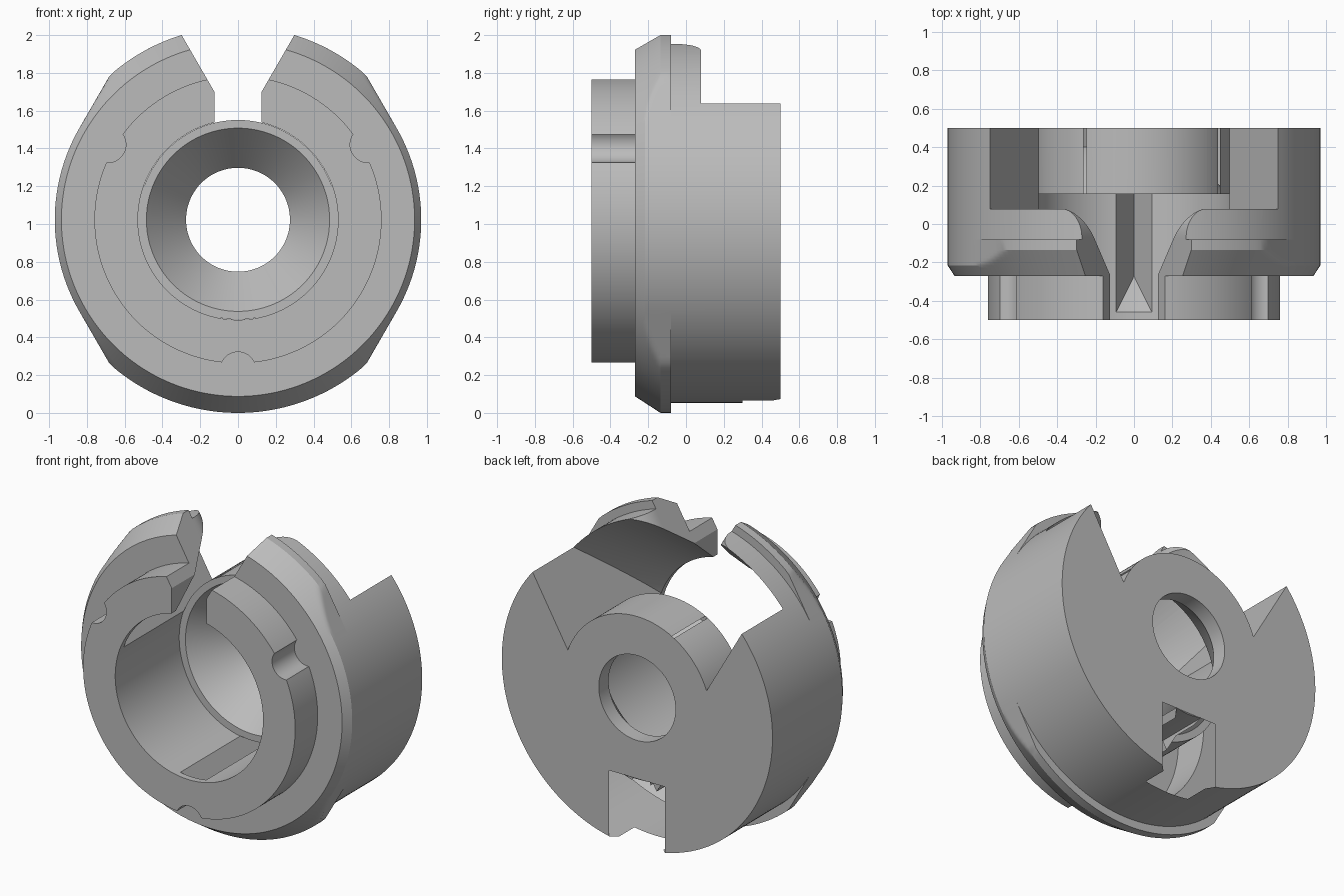
import bpy, bmesh, math
from math import sin, cos, radians, sqrt

if "Cube" in bpy.data.objects:
    bpy.data.objects.remove(bpy.data.objects["Cube"])

R_BODY, R_FLANGE, R_BORE = 0.97, 1.0225, 0.53
ZC = R_FLANGE          # height of the main axis
SEGS = 180

steel = bpy.data.materials.new("plain_grey")
steel.use_nodes = True
steel.diffuse_color = (0.5, 0.5, 0.5, 1)
steel.node_tree.nodes["Principled BSDF"].inputs["Base Color"].default_value = (0.5, 0.5, 0.5, 1)


def loft(name, sections, closed=False):
    """Skin a list of equal-length point loops into a solid."""
    bm = bmesh.new()
    loops = [[bm.verts.new(p) for p in s] for s in sections]
    n = len(loops[0])
    pairs = list(zip(loops, loops[1:]))
    if closed:
        pairs.append((loops[-1], loops[0]))
    else:
        bm.faces.new(loops[0])
        bm.faces.new(loops[-1])
    for a, b in pairs:
        for i in range(n):
            j = (i + 1) % n
            bm.faces.new((a[i], a[j], b[j], b[i]))
    bmesh.ops.remove_doubles(bm, verts=bm.verts, dist=1e-5)
    bmesh.ops.recalc_face_normals(bm, faces=bm.faces)
    mesh = bpy.data.meshes.new(name)
    bm.to_mesh(mesh)
    bm.free()
    mesh.materials.append(steel)
    ob = bpy.data.objects.new(name, mesh)
    bpy.context.collection.objects.link(ob)
    return ob


def ring(y, radius, cx=0, cz=ZC, segs=SEGS):
    """Loop around the y axis; radius is a number or a function of angle."""
    pts = []
    for i in range(segs):
        a = 2 * math.pi * i / segs
        r = radius(a) if callable(radius) else radius
        pts.append((cx + r * cos(a), y, cz + r * sin(a)))
    return pts


def prism_section(poly, y):
    return [(x, y, z) for x, z in poly]


def boolean(target, tool, operation="DIFFERENCE"):
    mod = target.modifiers.new("cut", "BOOLEAN")
    mod.operation = operation
    mod.solver = "EXACT"
    mod.object = tool
    bpy.context.view_layer.objects.active = target
    bpy.ops.object.modifier_apply(modifier=mod.name)
    bpy.data.objects.remove(tool)


def flange_radius(a):
    """Round flange with tangent flats that blend into the body at both sides."""
    side = abs(math.asin(sin(a)))
    if side <= radians(30) + 1e-6:
        return R_BODY
    return min(R_FLANGE, R_BODY / cos(side - radians(30)))


def chamfered(y):
    cone = 0.935 + (y + 0.27) * 0.648
    return lambda a: min(cone, flange_radius(a))


# Hub, chamfered flange and body as one turned solid
sections = [ring(-0.5, 0.76), ring(-0.27, 0.76)]
sections += [ring(-0.27 + 0.135 * i / 10, chamfered(-0.27 + 0.135 * i / 10)) for i in range(11)]
sections += [ring(-0.08, flange_radius), ring(-0.08, R_BODY), ring(0.5, R_BODY)]
body = loft("slotted_collar", sections)

# Stepped bore with a tapered seat and a through hole
bore = [(-0.6, R_BORE), (0.155, R_BORE), (0.155, 0.485), (0.4, 0.275), (0.6, 0.275)]
boolean(body, loft("bore_cutter", [ring(y, r) for y, r in bore]))

# Rear pocket: conical front wall, limited to a wedge and leaving the round boss
pocket = [(-0.46, 0.528), (0.08, 0.971), (0.36, 1.2), (0.6, 1.2), (0.6, 0.528)]
pocket = loft("pocket_cutter", [ring(y, r) for y, r in pocket], closed=True)
wedge = [(0, 0.34), (1.3, 0.34 + 1.3 * sqrt(3)), (-1.3, 0.34 + 1.3 * sqrt(3))]
boolean(pocket, loft("wedge", [prism_section(wedge, y) for y in (-0.9, 0.9)]), "INTERSECT")
boolean(body, pocket)


# Front slot, flaring out to a rounded edge at the rear
def slot_section(y, d):
    half = [(0.125 + d, 1.4), (0.125 + d, 1.7), (0.36 + d, 1.7 + 0.235 * sqrt(3))]
    return prism_section(half + [(-x, z) for x, z in reversed(half)], y)


slot = [slot_section(-0.6, 0)]
for i in range(13):
    t = sin(i / 12 * math.pi / 2)
    slot.append(slot_section(-0.07 + 0.15 * t, 0.13 * (1 - sqrt(max(0, 1 - t * t)))))
slot.append(slot_section(0.145, 0.13))
boolean(body, loft("slot_cutter", slot))

# Three scallops around the hub
for deg in (30, 150, 270):
    cx, cz = 0.795 * cos(radians(deg)), ZC + 0.795 * sin(radians(deg))
    boolean(body, loft("scallop_cutter", [ring(y, 0.095, cx, cz, 48) for y in (-0.6, -0.27)]))


# Rear keyway with a chamfered mouth
def key_section(y, w, top):
    return prism_section([(-w, -0.2), (w, -0.2), (w, top), (-w, top)], y)


boolean(body, loft("keyway_cutter", [
    key_section(0.3, 0.16, 0.46), key_section(0.46, 0.16, 0.46),
    key_section(0.5, 0.2, 0.5), key_section(0.6, 0.2, 0.5)]))

# Smooth the round faces and keep the machined edges crisp
bpy.ops.object.select_all(action="DESELECT")
body.select_set(True)
bpy.context.view_layer.objects.active = body
bpy.ops.object.shade_smooth_by_angle(angle=radians(20))
